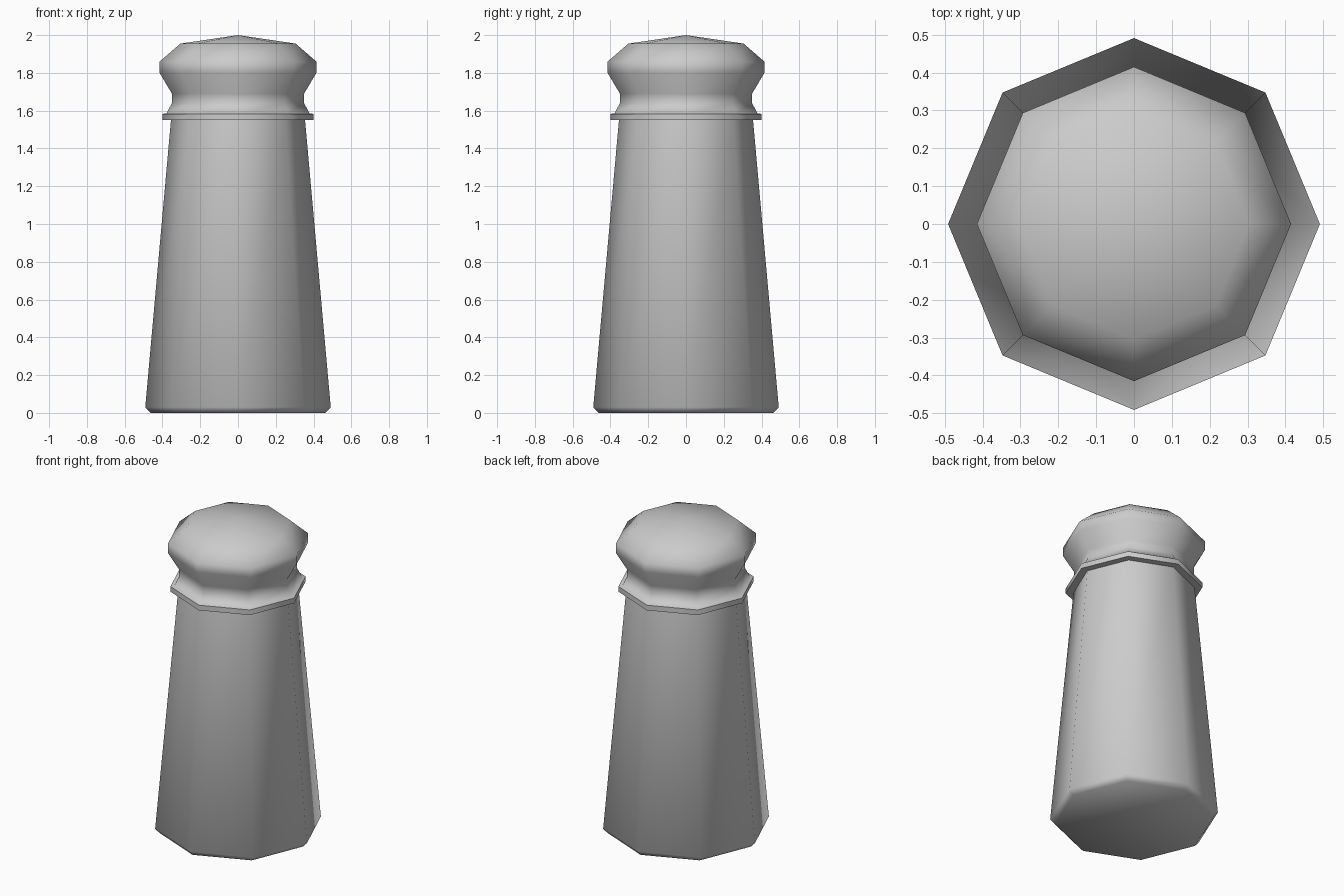
import bpy, bmesh
from math import sin, cos, pi, radians

if "Cube" in bpy.data.objects:
    bpy.data.objects.remove(bpy.data.objects["Cube"])

SIDES = 8


def lathe(name, profile):
    """Spin (radius, height) points into a closed eight-sided solid."""
    bm = bmesh.new()
    rings = []
    for r, z in profile:
        if r == 0:
            rings.append([bm.verts.new((0, 0, z))] * SIDES)
        else:
            rings.append([bm.verts.new((r * cos(2 * pi * i / SIDES), r * sin(2 * pi * i / SIDES), z))
                          for i in range(SIDES)])
    for low, high in zip(rings, rings[1:]):
        for i in range(SIDES):
            j = (i + 1) % SIDES
            corners = dict.fromkeys((low[i], low[j], high[j], high[i]))
            bm.faces.new(list(corners))
    bm.faces.new(rings[0][::-1])
    bmesh.ops.recalc_face_normals(bm, faces=bm.faces)
    mesh = bpy.data.meshes.new(name)
    bm.to_mesh(mesh)
    bm.free()
    obj = bpy.data.objects.new(name, mesh)
    bpy.context.collection.objects.link(obj)
    bpy.ops.object.select_all(action='DESELECT')
    obj.select_set(True)
    bpy.context.view_layer.objects.active = obj
    bpy.ops.object.shade_smooth_by_angle(angle=radians(60))
    return obj


# Tapered body, collar, waisted neck and domed head in one profile
lathe("tapered_post", [
    (0.463, 0.0), (0.491, 0.03),
    (0.355, 1.55), (0.40, 1.55), (0.40, 1.583), (0.378, 1.586),
    (0.35, 1.64), (0.35, 1.69),
    (0.415, 1.80), (0.415, 1.86),
    (0.305, 1.955), (0.0, 2.0),
])
